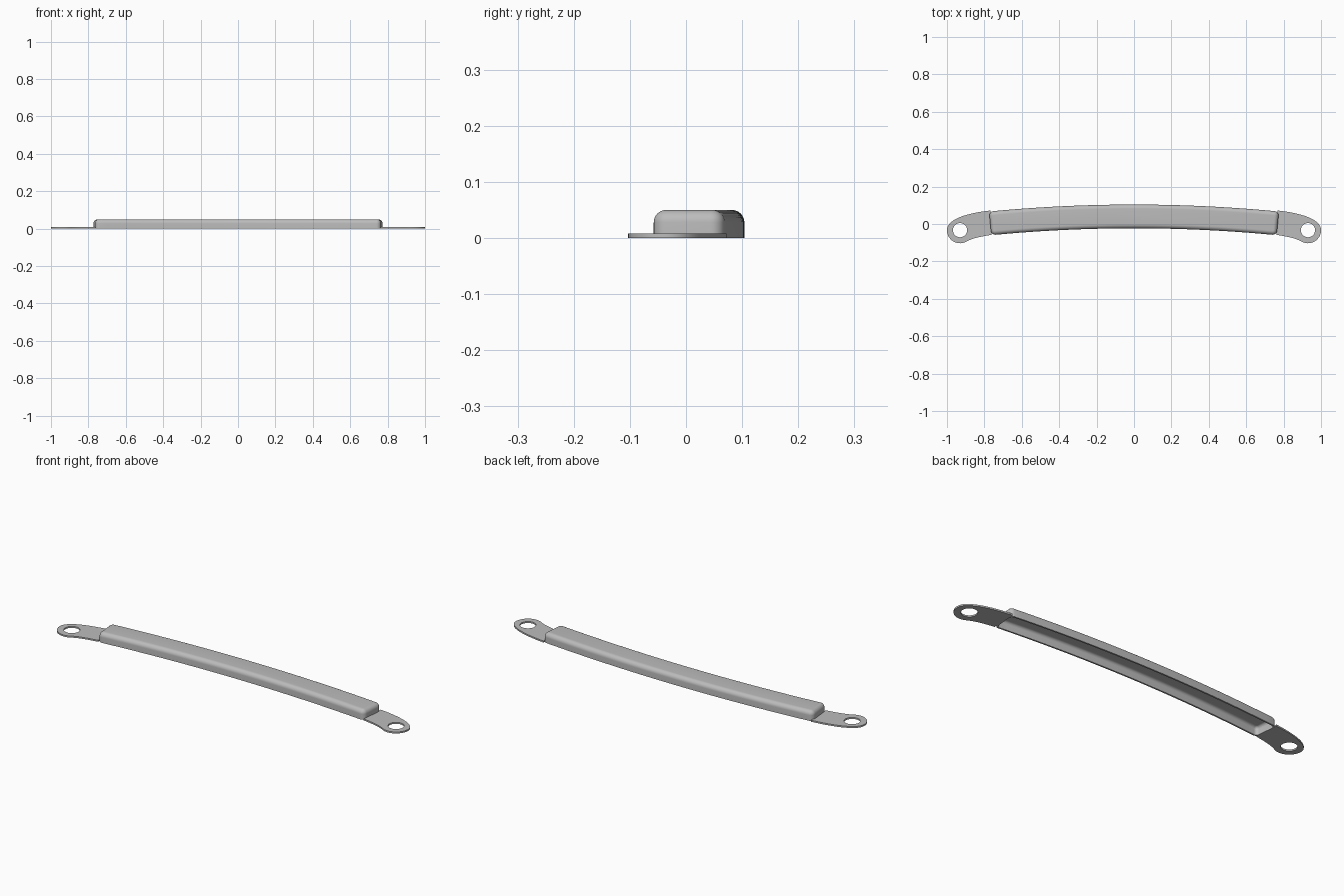
import bpy, bmesh, math
from math import sin, cos, pi
from mathutils import Vector
from mathutils.geometry import interpolate_bezier

if "Cube" in bpy.data.objects:
    bpy.data.objects.remove(bpy.data.objects["Cube"])

metal = bpy.data.materials.new("grey metal")
metal.use_nodes = True
COLOUR = (0.5, 0.5, 0.5, 1)
metal.diffuse_color = COLOUR
metal.node_tree.nodes["Principled BSDF"].inputs["Base Color"].default_value = COLOUR

BEND = 8.0          # radius of the handle's arc
MID_Y = 0.0405      # centre line at x = 0
HALF_L, HALF_W, HEIGHT = 0.77, 0.0635, 0.05
FILLET, CORNER, WALL = 0.022, 0.024, 0.008


def bend(s, t, z):
    """Map distance along and across the handle onto the arc."""
    a = s / BEND
    return ((BEND + t) * sin(a), MID_Y - BEND + (BEND + t) * cos(a), z)


def ring(inset, z, steps=6, along=40):
    """Rounded rectangle, bent along the arc."""
    r = max(CORNER - inset, 0.002)
    l, w = HALF_L - inset - r, HALF_W - inset - r
    pts = []
    for k, (sx, sy) in enumerate([(1, 1), (-1, 1), (-1, -1), (1, -1)]):
        for i in range(steps + 1):
            a = (k + i / steps) * pi / 2
            pts.append(bend(sx * l + r * cos(a), sy * w + r * sin(a), z))
        if k % 2 == 0:
            for i in range(1, along):
                pts.append(bend(sx * l * (1 - 2 * i / along), sy * (w + r), z))
    return pts


def shell_levels(inset, top, fillet):
    """Wall and rounded shoulder as (inset, z) pairs."""
    arc = [i * pi / 16 for i in range(9)]
    return [(inset, 0)] + [(inset + fillet * (1 - cos(a)),
                            top - fillet * (1 - sin(a))) for a in arc]


def finish(obj):
    bpy.ops.object.select_all(action="DESELECT")
    obj.select_set(True)
    bpy.context.view_layer.objects.active = obj
    bpy.ops.object.shade_smooth_by_angle(angle=math.radians(35))


# Hollow grip, open underneath
bm = bmesh.new()
levels = shell_levels(WALL, HEIGHT - WALL, FILLET - WALL)[::-1]
levels += shell_levels(0, HEIGHT, FILLET)
rings = [[bm.verts.new(p) for p in ring(d, z)] for d, z in levels]
for a, b in zip(rings, rings[1:]):
    for i in range(len(a)):
        j = (i + 1) % len(a)
        bm.faces.new((a[i], a[j], b[j], b[i]))
bm.faces.new(rings[0])
bm.faces.new(rings[-1])
bmesh.ops.recalc_face_normals(bm, faces=bm.faces)
mesh = bpy.data.meshes.new("grip_cover")
bm.to_mesh(mesh)
bm.free()
mesh.materials.append(metal)
grip = bpy.data.objects.new("grip_cover", mesh)
bpy.context.collection.objects.link(grip)
finish(grip)


# Flat mounting tabs with a screw hole
def bezier(*pts):
    return [tuple(p) for p in interpolate_bezier(*[Vector(p) for p in pts], 20)]


def circle(r, start, end, n):
    return [(0.93 + r * cos(start + (end - start) * i / n),
             -0.033 + r * sin(start + (end - start) * i / n)) for i in range(n)]


outline = bezier((0.768, 0.072), (0.88, 0.06), (1, 0.03), (1, -0.033))[:-1]
outline += circle(0.07, 0, -2 * pi / 3, 16)
outline += bezier((0.895, -0.0936), (0.86, -0.0736), (0.81, -0.066), (0.762, -0.058))
hole = circle(0.038, 0, 2 * pi, 40)

for side, name in ((1, "left_mounting_tab"), (-1, "right_mounting_tab")):
    curve = bpy.data.curves.new(name, "CURVE")
    curve.dimensions = "2D"
    curve.fill_mode = "BOTH"
    curve.extrude = WALL / 2
    for loop in (outline, hole):
        spline = curve.splines.new("POLY")
        spline.points.add(len(loop) - 1)
        for point, (x, y) in zip(spline.points, loop):
            point.co = (side * x, y, 0, 1)
        spline.use_cyclic_u = True
    curve.materials.append(metal)
    tab = bpy.data.objects.new(name, curve)
    tab.location.z = WALL / 2
    bpy.context.collection.objects.link(tab)
    bpy.ops.object.select_all(action="DESELECT")
    tab.select_set(True)
    bpy.context.view_layer.objects.active = tab
    bpy.ops.object.convert(target="MESH")
    finish(bpy.context.object)
